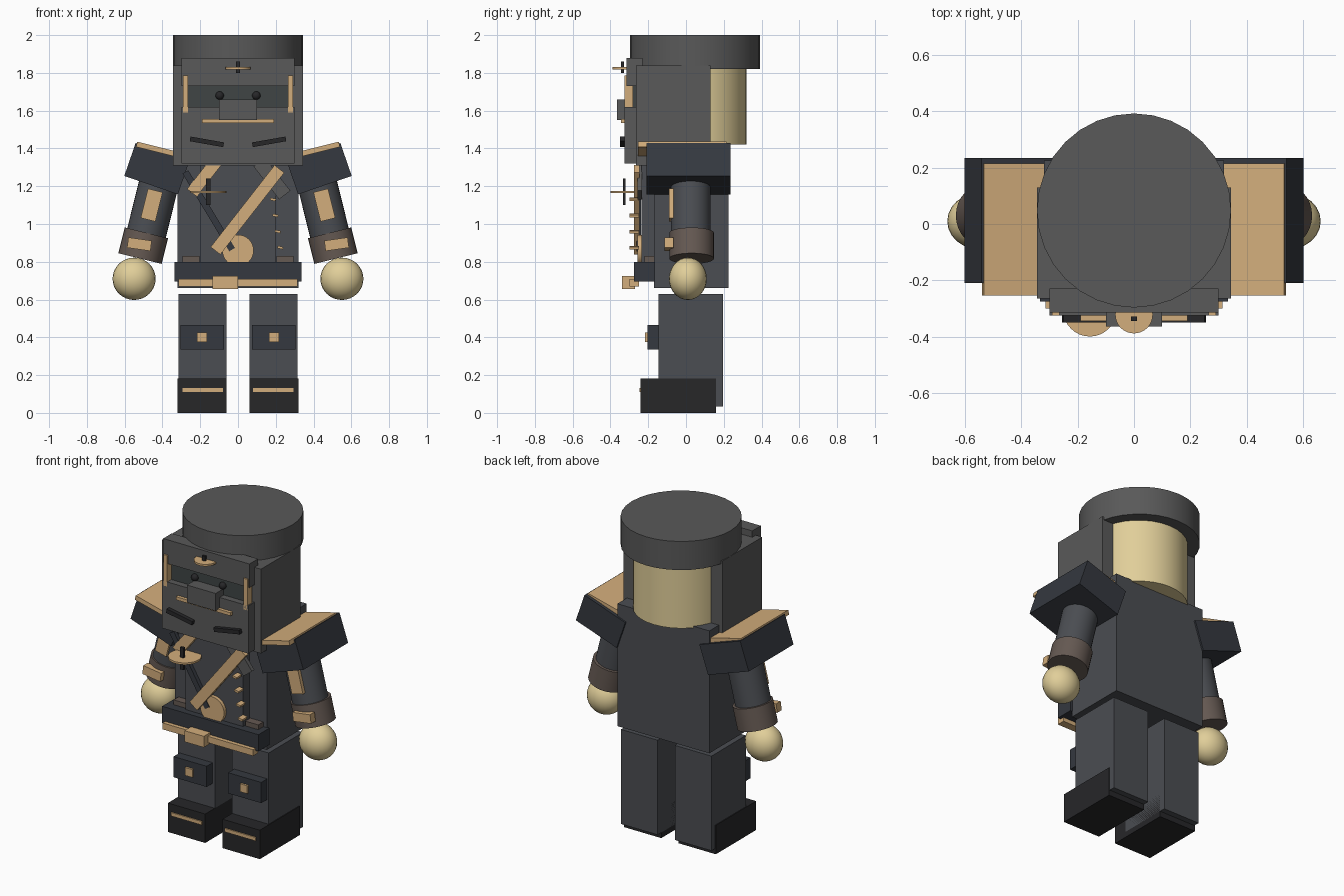
import bpy
from math import radians, pi

if "Cube" in bpy.data.objects:
    bpy.data.objects.remove(bpy.data.objects["Cube"])


def material(name, r, g, b):
    m = bpy.data.materials.new(name)
    m.diffuse_color = (r, g, b, 1)
    m.use_nodes = True
    m.node_tree.nodes["Principled BSDF"].inputs["Base Color"].default_value = m.diffuse_color
    return m


CLOTH = material("cloth", 0.10, 0.10, 0.10)
COAT = material("coat", 0.07, 0.075, 0.085)
DARK = material("dark", 0.035, 0.04, 0.05)
BLACK = material("black", 0.02, 0.02, 0.022)
GREEN = material("eye_panel", 0.05, 0.06, 0.06)
BROWN = material("leather", 0.13, 0.10, 0.085)
GOLD = material("gold", 0.65, 0.42, 0.20)
SKIN = material("skin", 0.75, 0.62, 0.32)


def finish(name, mat):
    o = bpy.context.object
    o.name = name
    o.data.materials.append(mat)
    bpy.ops.object.shade_smooth_by_angle(angle=radians(40))
    return o


def box(name, mat, x, y, z, tilt=0):
    """Box from (min, max) ranges, tilted in the front plane (degrees, counter-clockwise)."""
    mid = [(a + b) / 2 for a, b in (x, y, z)]
    bpy.ops.mesh.primitive_cube_add(size=1, location=mid, rotation=(0, -radians(tilt), 0))
    bpy.context.object.scale = [b - a for a, b in (x, y, z)]
    bpy.ops.object.transform_apply(location=False, rotation=False, scale=True)
    return finish(name, mat)


def slab(name, mat, c, size, tilt=0):
    return box(name, mat, *[(p - s / 2, p + s / 2) for p, s in zip(c, size)], tilt=tilt)


def cyl(name, mat, c, r, h, rot=(0, 0, 0), sides=32):
    bpy.ops.mesh.primitive_cylinder_add(vertices=sides, radius=r, depth=h, location=c, rotation=rot)
    return finish(name, mat)


def ball(name, mat, c, r):
    bpy.ops.mesh.primitive_uv_sphere_add(segments=24, ring_count=16, radius=1, location=c)
    bpy.context.object.scale = r
    bpy.ops.object.transform_apply(location=False, rotation=False, scale=True)
    return finish(name, mat)


# Head, hood and cap
cyl("head", SKIN, (0, 0.04, 1.62), 0.28, 0.40)
cyl("cap", CLOTH, (0, 0.048, 1.91), 0.345, 0.18)
box("hood", CLOTH, (-0.345, 0.345), (-0.265, 0.13), (1.31, 1.84))
box("visor", CLOTH, (-0.30, 0.30), (-0.315, -0.23), (1.73, 1.88))
box("eye_panel", GREEN, (-0.28, 0.28), (-0.285, -0.26), (1.60, 1.74))
box("face_mask", CLOTH, (-0.30, 0.30), (-0.325, -0.26), (1.32, 1.62))
box("nose_guard", CLOTH, (-0.10, 0.10), (-0.365, -0.28), (1.55, 1.66))
box("mask_trim", GOLD, (-0.19, 0.19), (-0.345, -0.32), (1.535, 1.555))

# Cap badge: flat disc with a small upright pin
cyl("cap_badge", GOLD, (0, -0.322, 1.825), 0.067, 0.012)
slab("cap_badge_pin", BLACK, (0, -0.337, 1.83), (0.022, 0.015, 0.06))

# Torso and vest
box("torso", COAT, (-0.32, 0.32), (-0.17, 0.225), (0.66, 1.43))
box("vest_panel", COAT, (-0.20, 0.20), (-0.235, -0.16), (0.78, 1.33))
slab("left_lapel", GOLD, (-0.17, -0.25, 1.26), (0.065, 0.03, 0.24), -38)
slab("right_lapel", CLOTH, (0.18, -0.245, 1.24), (0.075, 0.025, 0.22), 38)
slab("gold_strap", GOLD, (0.05, -0.26, 1.075), (0.065, 0.03, 0.55), -38)
slab("dark_strap", DARK, (-0.155, -0.25, 1.07), (0.035, 0.025, 0.48), 31)
cyl("vest_disc", GOLD, (0, -0.245, 0.86), 0.083, 0.025, (pi / 2, 0, 0))
for i in range(4):
    slab("vest_button", GOLD, (0.185 + 0.013 * i, -0.275, 1.13 - 0.085 * i), (0.03, 0.05, 0.013), -12)

# Chest badge: flat disc with a small upright pin
cyl("chest_badge", GOLD, (-0.157, -0.305, 1.17), 0.095, 0.012)
slab("chest_badge_pin", BLACK, (-0.157, -0.327, 1.17), (0.024, 0.015, 0.14))

# Belt
box("belt", DARK, (-0.335, 0.335), (-0.275, -0.165), (0.695, 0.80))
box("belt_trim", GOLD, (-0.315, 0.315), (-0.30, -0.25), (0.67, 0.71))
box("belt_buckle", GOLD, (-0.135, 0), (-0.34, -0.27), (0.655, 0.725))

for side, s in (("left", -1), ("right", 1)):
    def span(a, b):
        return tuple(sorted((s * a, s * b)))

    # Face details
    ball(side + "_eye", BLACK, (s * 0.097, -0.29, 1.68), (0.022, 0.02, 0.022))
    slab(side + "_moustache", BLACK, (s * 0.165, -0.335, 1.435), (0.18, 0.03, 0.025), s * 10)
    box(side + "_visor_strip", GOLD, span(0.265, 0.292), (-0.325, -0.28), (1.59, 1.785))
    box(side + "_pouch", BROWN, span(0.205, 0.295), (-0.22, -0.165), (0.73, 0.83))

    # Shoulder pad with gold plate
    slab(side + "_shoulder", DARK, (s * 0.43, 0.013, 1.293), (0.30, 0.445, 0.185), s * 19)
    slab(side + "_shoulder_plate", GOLD, (s * 0.42, -0.02, 1.393), (0.24, 0.47, 0.028), s * 14)

    # Arm, cuff and hand
    lean = (0, -s * radians(14), 0)
    cyl(side + "_arm", COAT, (s * 0.455, 0.025, 1.07), 0.105, 0.42, lean)
    slab(side + "_arm_patch", GOLD, (s * 0.457, -0.075, 1.10), (0.08, 0.03, 0.16), s * 14)
    cyl(side + "_cuff", BROWN, (s * 0.502, 0.03, 0.885), 0.118, 0.14, lean)
    slab(side + "_cuff_patch", GOLD, (s * 0.522, -0.09, 0.893), (0.125, 0.045, 0.055), s * 8)
    ball(side + "_hand", SKIN, (s * 0.55, 0.01, 0.71), (0.114, 0.10, 0.112))

    # Leg, knee pad and boot
    box(side + "_leg", COAT, span(0.06, 0.315), (-0.145, 0.197), (0.035, 0.63))
    box(side + "_knee_pad", DARK, span(0.075, 0.305), (-0.205, -0.14), (0.335, 0.465))
    box(side + "_knee_stud", GOLD, span(0.165, 0.217), (-0.218, -0.20), (0.375, 0.425))
    box(side + "_boot", BLACK, span(0.06, 0.32), (-0.24, 0.16), (0.0, 0.182))
    box(side + "_boot_trim", GOLD, span(0.08, 0.295), (-0.247, -0.23), (0.11, 0.132))
